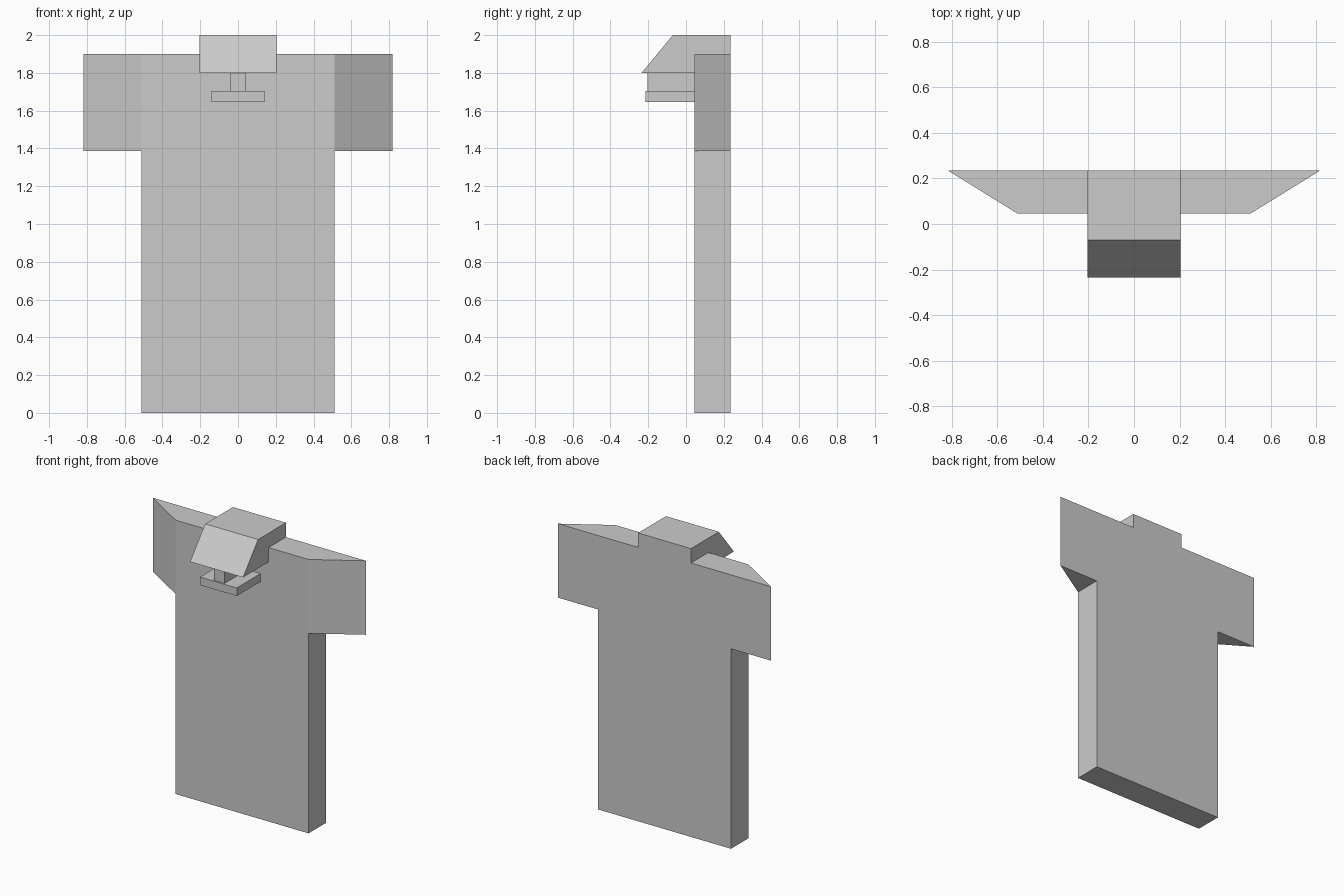
import bpy, bmesh
from mathutils import Vector

cube = bpy.data.objects.get("Cube")
if cube:
    bpy.data.objects.remove(cube, do_unlink=True)

grey = bpy.data.materials.new("light_grey")
grey.use_nodes = True
grey.diffuse_color = (0.6, 0.6, 0.6, 1)
grey.node_tree.nodes["Principled BSDF"].inputs["Base Color"].default_value = (0.6, 0.6, 0.6, 1)


def prism(name, outline, direction):
    """Extrude a planar outline along a direction into a solid."""
    bm = bmesh.new()
    face = bm.faces.new([bm.verts.new(p) for p in outline])
    cap = bmesh.ops.extrude_face_region(bm, geom=[face], use_keep_orig=True)
    bmesh.ops.translate(bm, vec=Vector(direction),
                        verts=[v for v in cap["geom"] if isinstance(v, bmesh.types.BMVert)])
    bmesh.ops.recalc_face_normals(bm, faces=bm.faces)
    mesh = bpy.data.meshes.new(name)
    bm.to_mesh(mesh)
    bm.free()
    mesh.materials.append(grey)
    obj = bpy.data.objects.new(name, mesh)
    bpy.context.collection.objects.link(obj)
    return obj


def box(name, half_width, y0, y1, z0, z1):
    """Box centred on x."""
    w = half_width
    return prism(name, [(-w, y0, z0), (w, y0, z0), (w, y1, z0), (-w, y1, z0)], (0, 0, z1 - z0))


FRONT, BACK = 0.045, 0.235
BODY, TIP = 0.51, 0.817
SHOULDER, ARM = 1.9, 1.387

# Main slab below the arms
box("body", BODY, FRONT, BACK, 0, ARM)

# Shoulder band whose ends taper to sharp rear edges
prism("shoulders", [(-BODY, FRONT, ARM), (BODY, FRONT, ARM), (TIP, BACK, ARM), (-TIP, BACK, ARM)],
      (0, 0, SHOULDER - ARM))

# Hood with a sloping front, resting on the shoulders
hood = [(BACK, 2), (BACK, SHOULDER), (FRONT, SHOULDER), (FRONT, 1.8), (-0.235, 1.8), (-0.07, 2)]
prism("hood", [(-0.203, y, z) for y, z in hood], (0.406, 0, 0))

# Narrow post and the plate it carries
box("post", 0.04, -0.205, FRONT, 1.703, 1.8)
box("plate", 0.141, -0.215, FRONT, 1.647, 1.703)
